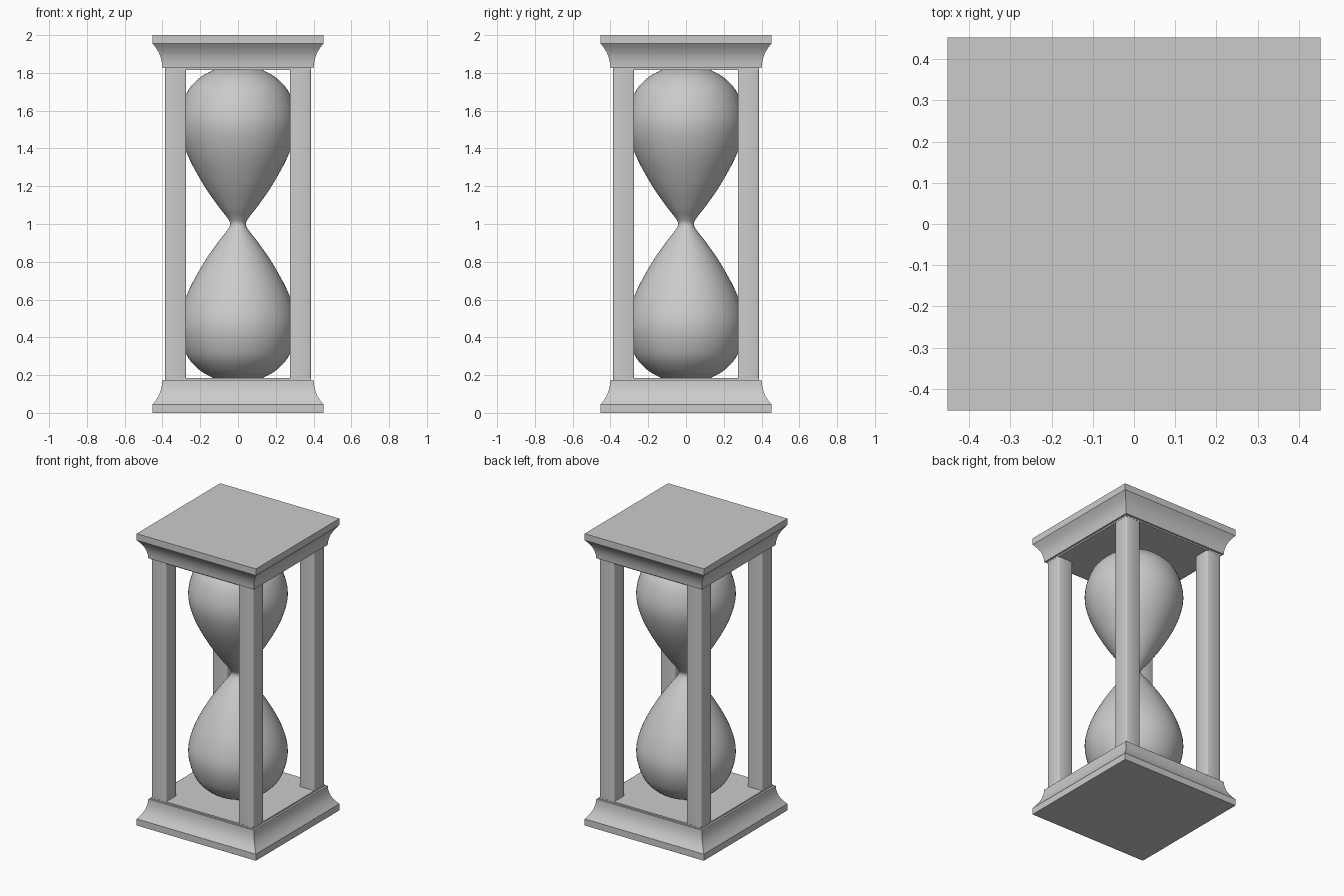
import bpy, bmesh, math
from mathutils import Vector

if "Cube" in bpy.data.objects:
    bpy.data.objects.remove(bpy.data.objects["Cube"])


def make_object(name, bm, smooth_angle=None):
    bmesh.ops.recalc_face_normals(bm, faces=bm.faces[:])
    mesh = bpy.data.meshes.new(name)
    bm.to_mesh(mesh)
    bm.free()
    obj = bpy.data.objects.new(name, mesh)
    bpy.context.collection.objects.link(obj)
    if smooth_angle:
        bpy.ops.object.select_all(action='DESELECT')
        obj.select_set(True)
        bpy.context.view_layer.objects.active = obj
        bpy.ops.object.shade_smooth_by_angle(angle=math.radians(smooth_angle))
    return obj


def revolve(name, profile, sides, offset=0.0, scale=1.0, smooth_angle=30):
    """Sweep (radius, z) points around z and cap both ends."""
    bm = bmesh.new()
    rings = []
    for r, z in profile:
        rings.append([bm.verts.new((r * scale * math.cos(offset + math.tau * i / sides),
                                    r * scale * math.sin(offset + math.tau * i / sides), z))
                      for i in range(sides)])
    for a, b in zip(rings, rings[1:]):
        for i in range(sides):
            j = (i + 1) % sides
            bm.faces.new((a[i], a[j], b[j], b[i]))
    bm.faces.new(rings[0][::-1])
    bm.faces.new(rings[-1])
    return make_object(name, bm, smooth_angle)


def spline(points, steps):
    """Catmull-Rom curve through the points."""
    p = [Vector(q) for q in points]
    p = [2 * p[0] - p[1]] + p + [2 * p[-1] - p[-2]]
    out = []
    for a, b, c, d in zip(p, p[1:], p[2:], p[3:]):
        for k in range(steps):
            t = k / steps
            out.append(0.5 * (2 * b + (c - a) * t + (2 * a - 5 * b + 4 * c - d) * t ** 2
                              + (3 * b - a - 3 * c + d) * t ** 3))
    return out + [p[-2]]


# Square moulded base and its mirror image as the cap
cove = spline([(0.452, 0.045), (0.431, 0.073), (0.414, 0.105), (0.404, 0.14), (0.40, 0.175)], 3)
plinth = [(0.452, 0)] + [tuple(q) for q in cove] + [(0.387, 0.175), (0.387, 0.185)]
revolve("base", plinth, 4, math.pi / 4, math.sqrt(2))
revolve("cap", [(r, 2 - z) for r, z in plinth], 4, math.pi / 4, math.sqrt(2))

# Glass bulbs, mirrored about the neck
half = [(0.13, 0.184), (0.205, 0.228), (0.275, 0.313), (0.31, 0.46), (0.275, 0.615),
        (0.19, 0.78), (0.105, 0.905), (0.058, 0.965), (0.042, 1.0)]
full = half + [(r, 2 - z) for r, z in half[-2::-1]]
revolve("glass_bulbs", spline(full, 5), 64)

# Four corner posts with slightly eased vertical edges
for sx, x_name in ((-1, "left"), (1, "right")):
    for sy, y_name in ((-1, "front"), (1, "back")):
        bm = bmesh.new()
        bmesh.ops.create_cube(bm, size=1)
        bmesh.ops.scale(bm, vec=(0.112, 0.112, 1.65), verts=bm.verts)
        bmesh.ops.translate(bm, vec=(sx * 0.33, sy * 0.33, 1.0), verts=bm.verts)
        upright = [e for e in bm.edges if abs(e.verts[0].co.z - e.verts[1].co.z) > 1]
        bmesh.ops.bevel(bm, geom=upright, offset=0.008, segments=2, profile=0.5, affect='EDGES')
        make_object(f"{y_name}_{x_name}_post", bm, 50)
